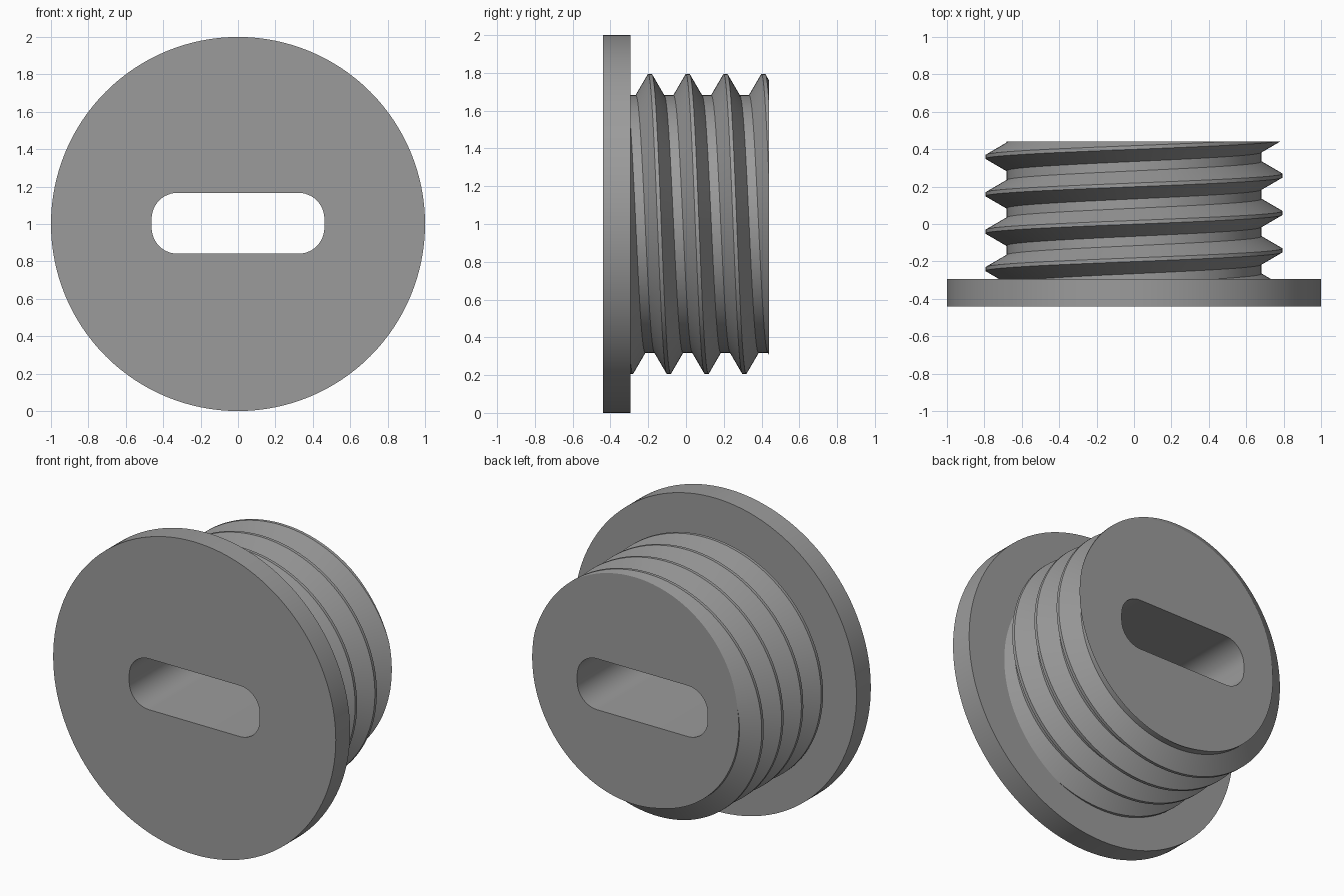
import bpy, bmesh, math

if "Cube" in bpy.data.objects:
    bpy.data.objects.remove(bpy.data.objects["Cube"])

FLANGE_FRONT, FLANGE_BACK, SHAFT_END = -0.44, -0.295, 0.44
CENTRE_Z = 1.0
PITCH, ROOT_R, CREST_R, SEGS = 0.2, 0.682, 0.794, 128

grey = bpy.data.materials.new("plain grey")
grey.diffuse_color = (0.33, 0.33, 0.33, 1)
grey.use_nodes = True
grey.node_tree.nodes["Principled BSDF"].inputs["Base Color"].default_value = grey.diffuse_color


def make_object(name, bm):
    bmesh.ops.recalc_face_normals(bm, faces=bm.faces)
    mesh = bpy.data.meshes.new(name)
    bm.to_mesh(mesh)
    bm.free()
    mesh.materials.append(grey)
    obj = bpy.data.objects.new(name, mesh)
    bpy.context.collection.objects.link(obj)
    return obj


def prism(name, outline, y0, y1):
    """Extrude an (x, z) outline along y."""
    bm = bmesh.new()
    face = bm.faces.new([bm.verts.new((x, y0, z)) for x, z in outline])
    ext = bmesh.ops.extrude_face_region(bm, geom=[face])["geom"]
    verts = [v for v in ext if isinstance(v, bmesh.types.BMVert)]
    bmesh.ops.translate(bm, verts=verts, vec=(0, y1 - y0, 0))
    return make_object(name, bm)


def threaded_shaft():
    """Sweep one thread profile along a helix, then trim both ends flat."""
    bm = bmesh.new()
    # one pitch of the profile: crest flat, flank, root flat, flank
    profile = [(-0.010, CREST_R), (0.010, CREST_R), (0.075, ROOT_R), (0.125, ROOT_R)]
    rows = []
    for i in range(-3 * SEGS, 4 * SEGS + 1):
        a = 2 * math.pi * i / SEGS
        y = 0.009 + PITCH * i / SEGS
        rows.append([bm.verts.new((r * math.sin(a), y + dy, CENTRE_Z + r * math.cos(a)))
                     for dy, r in profile])
    for i in range(len(rows) - 1 - SEGS):
        ring = rows[i] + [rows[i + SEGS][0]]
        following = rows[i + 1] + [rows[i + 1 + SEGS][0]]
        for j in range(4):
            bm.faces.new((ring[j], following[j], following[j + 1], ring[j + 1]))
    # flat ends; the front end is sunk into the flange
    for y, side in ((FLANGE_BACK - 0.05, -1), (SHAFT_END, 1)):
        geom = bm.verts[:] + bm.edges[:] + bm.faces[:]
        cut = bmesh.ops.bisect_plane(bm, geom=geom, dist=1e-6, plane_co=(0, y, 0),
                                     plane_no=(0, side, 0), clear_outer=True)
        edges = [e for e in cut["geom_cut"] if isinstance(e, bmesh.types.BMEdge)]
        bmesh.ops.edgeloop_fill(bm, edges=edges)
    return make_object("threaded_plug", bm)


def rounded_slot(half_w, half_h, radius, steps=12):
    points = []
    for k, (sx, sz) in enumerate(((1, 1), (-1, 1), (-1, -1), (1, -1))):
        for s in range(steps + 1):
            a = math.pi / 2 * (k + s / steps)
            points.append((sx * (half_w - radius) + radius * math.cos(a),
                           CENTRE_Z + 0.004 + sz * (half_h - radius) + radius * math.sin(a)))
    return points


def boolean(target, tool, operation):
    mod = target.modifiers.new(operation.lower(), 'BOOLEAN')
    mod.operation, mod.solver, mod.object = operation, 'EXACT', tool
    bpy.context.view_layer.objects.active = target
    bpy.ops.object.modifier_apply(modifier=mod.name)
    bpy.data.objects.remove(tool)


plug = threaded_shaft()

# round flange at the front
circle = [(math.cos(2 * math.pi * k / SEGS), CENTRE_Z + math.sin(2 * math.pi * k / SEGS))
          for k in range(SEGS)]
boolean(plug, prism("flange", circle, FLANGE_FRONT, FLANGE_BACK), 'UNION')

# slot through the whole plug
boolean(plug, prism("slot_cutter", rounded_slot(0.462, 0.163, 0.14), -0.6, 0.6), 'DIFFERENCE')

bpy.ops.object.select_all(action='DESELECT')
plug.select_set(True)
bpy.context.view_layer.objects.active = plug
bpy.ops.object.shade_smooth_by_angle(angle=math.radians(25))
